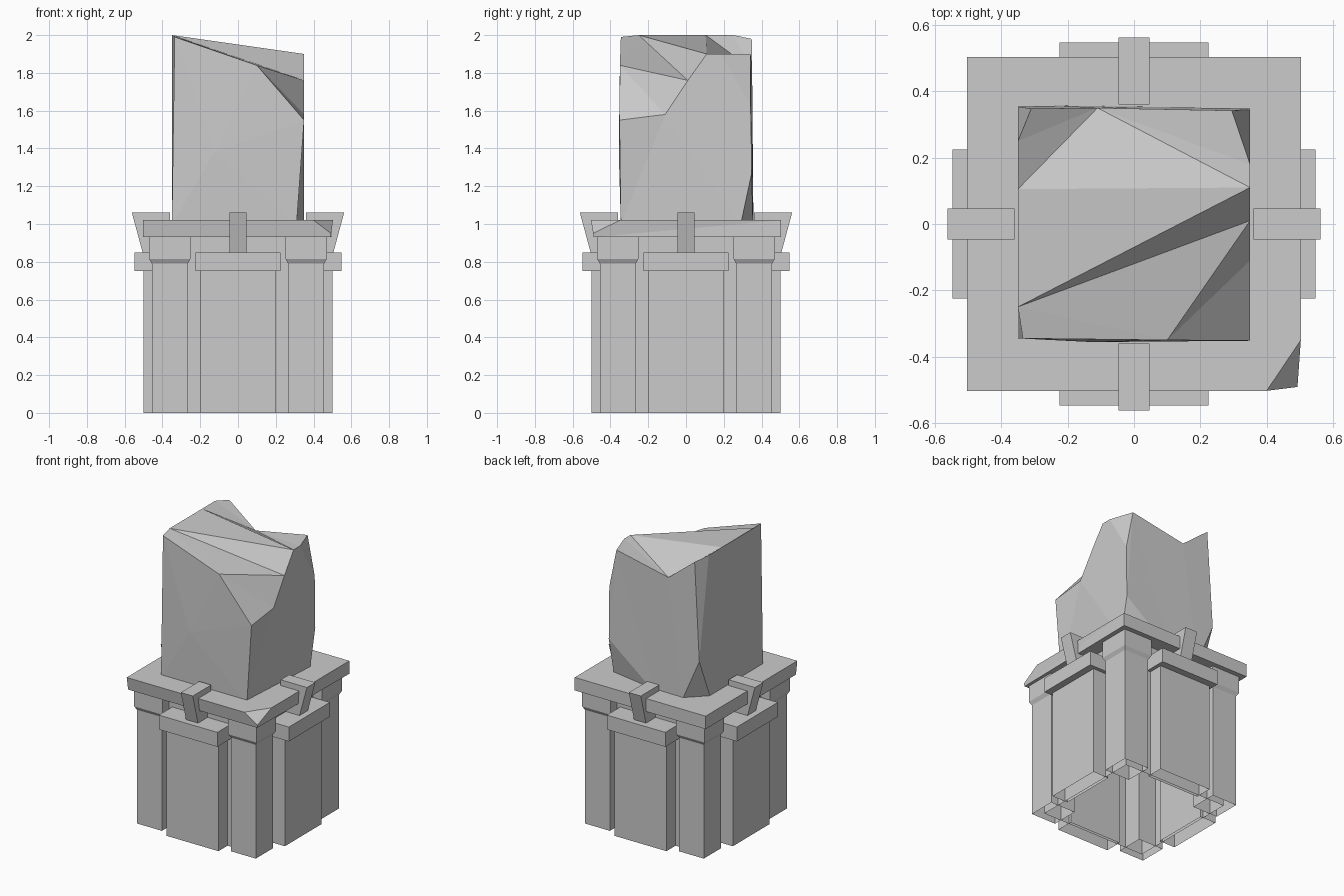
import bpy, bmesh
from math import pi
from mathutils import Matrix, Vector

if "Cube" in bpy.data.objects:
    bpy.data.objects.remove(bpy.data.objects["Cube"])

stone = bpy.data.materials.new("grey_stone")
stone.use_nodes = True
GREY = (0.6, 0.6, 0.6, 1)
stone.diffuse_color = GREY
stone.node_tree.nodes["Principled BSDF"].inputs["Base Color"].default_value = GREY


def finish(name, bm, turn=0):
    """Open the underside on the ground, turn by quarter turns, make an object."""
    bmesh.ops.recalc_face_normals(bm, faces=bm.faces)
    ground = [f for f in bm.faces if all(v.co.z < .001 for v in f.verts)]
    bmesh.ops.delete(bm, geom=ground, context="FACES_ONLY")
    bm.transform(Matrix.Rotation(turn * pi / 2, 4, "Z"))
    mesh = bpy.data.meshes.new(name)
    bm.to_mesh(mesh)
    bm.free()
    mesh.materials.append(stone)
    obj = bpy.data.objects.new(name, mesh)
    bpy.context.collection.objects.link(obj)
    return obj


def add_box(bm, lo, hi):
    lo, hi = Vector(lo), Vector(hi)
    m = Matrix.Translation((lo + hi) / 2) @ Matrix.Diagonal((*(hi - lo), 1))
    return bmesh.ops.create_cube(bm, size=1, matrix=m)["verts"]


def box(name, lo, hi, turn=0):
    bm = bmesh.new()
    add_box(bm, lo, hi)
    return finish(name, bm, turn)


def pillar(name, turn):
    """Square post whose section widens into a capital."""
    bm = bmesh.new()
    rings = []
    for half, z in ((.095, 0), (.095, .79), (.109, .815), (.109, .93)):
        rings.append([bm.verts.new((.361 + sx * half, -.361 + sy * half, z))
                      for sx, sy in ((-1, -1), (1, -1), (1, 1), (-1, 1))])
    for a, b in zip(rings, rings[1:]):
        for i in range(4):
            j = (i + 1) % 4
            bm.faces.new((a[i], a[j], b[j], b[i]))
    bm.faces.new(rings[0])
    bm.faces.new(rings[-1])
    finish(name, bm, turn)


def keystone(name, turn):
    """Wedge clasping the edge of the slab, leaning outwards."""
    bm = bmesh.new()
    for v in add_box(bm, (-.046, -.562, .85), (.046, -.36, 1.06)):
        if v.co.z < 1 and v.co.y < -.5:
            v.co.y = -.505
    finish(name, bm, turn)


# Pedestal: core, then four identical sides and corners
box("core", (-.4, -.4, 0), (.4, .4, .93))
for turn, side in enumerate(("front", "left", "back", "right")):
    box(side + "_panel", (-.2, -.5, 0), (.2, -.38, .76), turn)
    box(side + "_ledge", (-.225, -.548, .75), (.225, -.38, .85), turn)
    keystone(side + "_keystone", turn)
    pillar(side + "_corner_pillar", turn)

# Slab with an undercut front and one broken corner
bm = bmesh.new()
for v in add_box(bm, (-.503, -.503, .93), (.503, .503, 1.02)):
    if v.co.y < 0 and v.co.z < 1:
        v.co.y = -.488
        v.co.x = min(v.co.x, .49)
bmesh.ops.triangulate(bm, faces=bm.faces[:])
p, q, r = Vector((.4, -.503, 1.02)), Vector((.503, -.35, 1.02)), Vector((.493, -.491, .95))
normal = (q - p).cross(r - p)
if normal.z < 0:
    normal.negate()
cut = bmesh.ops.bisect_plane(bm, geom=bm.verts[:] + bm.edges[:] + bm.faces[:],
                             plane_co=p, plane_no=normal, clear_outer=True)
bmesh.ops.contextual_create(bm, geom=[e for e in cut["geom_cut"]
                                      if isinstance(e, bmesh.types.BMEdge)])
finish("slab", bm)

# Broken stone block: corner points, then faces named by their corners
corners = dict(
    A=(-.35, -.25, 2), B=(.35, .11, 1.9), C=(.35, .01, 1.76), D=(.1, -.35, 1.84),
    E=(-.335, -.345, 1.99), F=(.35, -.11, 1.58), G=(.35, -.352, 1.55),
    H=(-.35, .105, 2), I=(-.11, .35, 1.82), J=(-.31, .348, 1.98),
    K=(-.35, .25, 2), L=(.295, .342, 1.9), M=(.35, .18, 1.9), N=(.35, .342, 1.63),
    P=(-.35, -.345, 1), Q=(.31, -.345, 1), R=(.35, .29, 1), S=(0, .354, 1),
    T=(.35, .348, 1.27), U=(-.22, .357, 1), V=(-.35, .23, 1), W=(-.35, .354, 1.3),
    X=(-.125, -.356, 1.38))
top = "ACB ADC AED DGF DFC ABH HBI IBML HIJK LMN"
sides = "PQX QGX GDX DEX EPX QRTNFG FNMBC SUWJILNT RST UVW VPEAHKW WKJ PVUSRQ"
bm = bmesh.new()
verts = {k: bm.verts.new(co) for k, co in corners.items()}
for face in (top + " " + sides).split():
    bm.faces.new([verts[k] for k in face])
bmesh.ops.triangulate(bm, faces=bm.faces[:])
finish("broken_block", bm)
